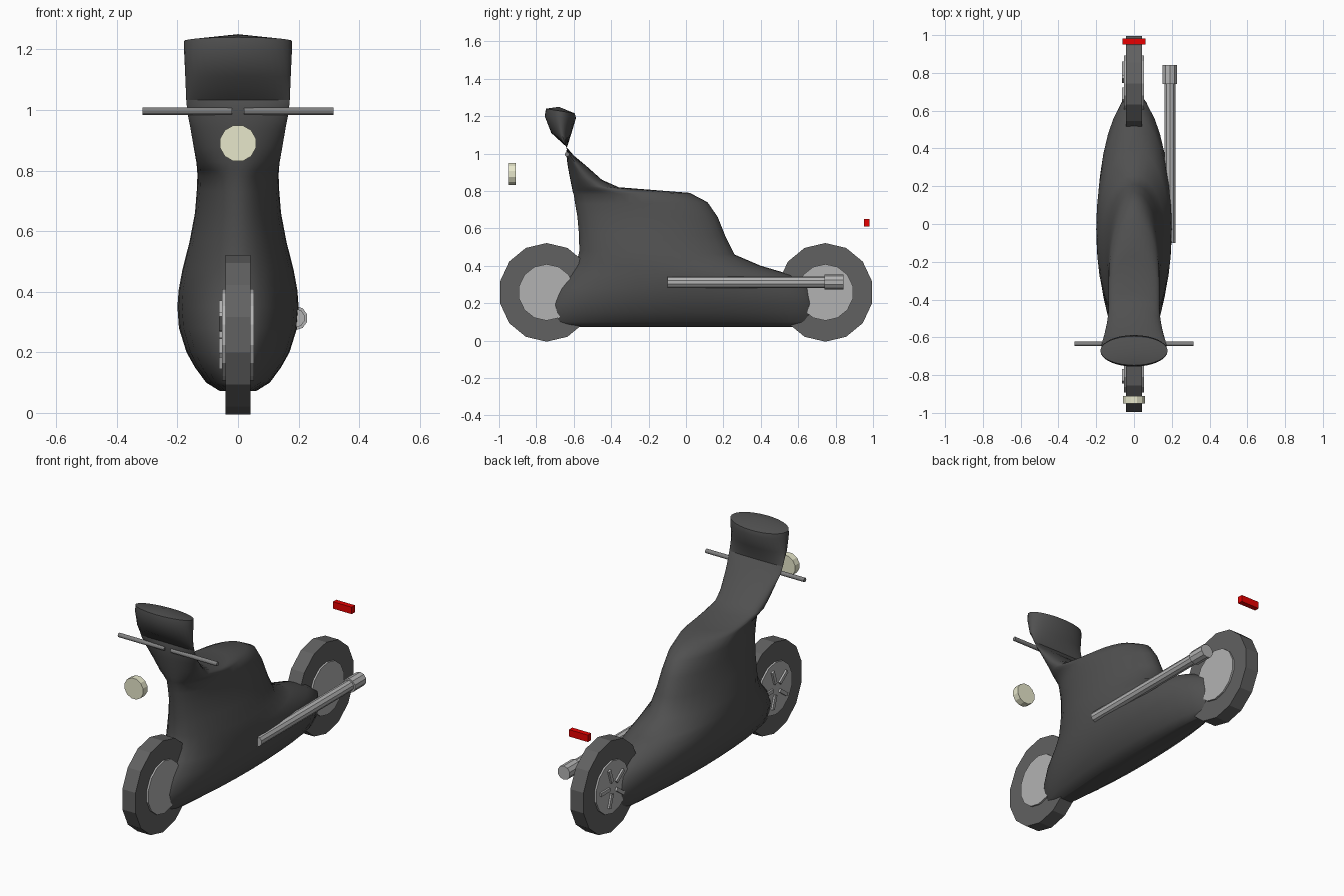
import bpy, bmesh, math
from mathutils import Matrix, Vector

if "Cube" in bpy.data.objects:
    bpy.data.objects.remove(bpy.data.objects["Cube"])


def material(name, *rgb):
    m = bpy.data.materials.new(name)
    m.diffuse_color = (*rgb, 1)
    m.use_nodes = True
    m.node_tree.nodes["Principled BSDF"].inputs["Base Color"].default_value = m.diffuse_color
    return m


DARK = material("dark_shell", 0.08, 0.08, 0.08)
TYRE = material("tyre_rubber", 0.12, 0.12, 0.12)
METAL = material("pale_metal", 0.45, 0.45, 0.45)
GRIP = material("mid_grey", 0.22, 0.22, 0.22)
CREAM = material("cream_glass", 0.8, 0.8, 0.6)
RED = material("red_glass", 0.8, 0.0, 0.0)


def add_object(name, bm, mat):
    bmesh.ops.recalc_face_normals(bm, faces=bm.faces)
    mesh = bpy.data.meshes.new(name)
    bm.to_mesh(mesh)
    bm.free()
    mesh.materials.append(mat)
    ob = bpy.data.objects.new(name, mesh)
    bpy.context.collection.objects.link(ob)
    return ob


def cylinder(name, a, b, r, sides, mat, turn=0.0, zscale=1.0):
    a, b = Vector(a), Vector(b)
    d = b - a
    bm = bmesh.new()
    bmesh.ops.create_cone(bm, cap_ends=True, segments=sides, radius1=r, radius2=r, depth=d.length,
                          matrix=Matrix.Rotation(turn, 4, 'Z'))
    rot = d.to_track_quat('Z', 'Y').to_matrix().to_4x4()
    bm.transform(Matrix.Translation((a + b) / 2) @ Matrix.Diagonal((1, 1, zscale, 1)) @ rot)
    return add_object(name, bm, mat)


def box(name, centre, size, mat, angle=0.0):
    bm = bmesh.new()
    bmesh.ops.create_cube(bm, size=1, matrix=Matrix.Translation(centre)
                          @ Matrix.Rotation(angle, 4, 'X') @ Matrix.Diagonal((*size, 1)))
    return add_object(name, bm, mat)


# Body shell: lofted ellipses (front y, front z, rear y, rear z, half width);
# front and rear swap above the neck, which gives the pinched shield
STATIONS = [
    (-.70, .072, .67, .072, .060), (-.73, .10, .685, .10, .105),
    (-.74, .15, .70, .15, .142), (-.735, .20, .70, .20, .170),
    (-.69, .28, .675, .28, .195), (-.625, .35, .57, .35, .200),
    (-.585, .41, .40, .40, .196), (-.57, .48, .26, .46, .184),
    (-.572, .57, .21, .56, .160), (-.58, .66, .17, .66, .142),
    (-.592, .73, .115, .74, .136), (-.60, .78, .02, .79, .134),
    (-.606, .80, -.17, .805, .135), (-.612, .83, -.36, .82, .137),
    (-.622, .88, -.45, .86, .145), (-.633, .94, -.54, .94, .157),
    (-.639, .99, -.60, .99, .167), (-.637, 1.03, -.643, 1.04, .171),
    (-.612, 1.11, -.72, 1.11, .174), (-.588, 1.19, -.755, 1.20, .178),
    (-.594, 1.215, -.748, 1.24, .178)]
N = 32
bm = bmesh.new()
rings = []
for yf, zf, yr, zr, w in STATIONS:
    ring = []
    for i in range(N):
        t = 2 * math.pi * i / N
        s = (1 + math.sin(t)) / 2
        ring.append(bm.verts.new((w * math.cos(t), yf + (yr - yf) * s, zf + (zr - zf) * s)))
    rings.append(ring)
for lo, hi in zip(rings, rings[1:]):
    for i in range(N):
        bm.faces.new((lo[i], lo[(i + 1) % N], hi[(i + 1) % N], hi[i]))
bm.faces.new(rings[0])
top = bm.verts.new((0, -.68, 1.25))
for i in range(N):
    bm.faces.new((rings[-1][i], rings[-1][(i + 1) % N], top))
body = add_object("body_shell", bm, DARK)
bpy.context.view_layer.objects.active = body
body.select_set(True)
bpy.ops.object.shade_smooth_by_angle(angle=math.radians(50))
body.select_set(False)

# Wheels: low-poly tyre, slightly proud hub, five spokes on the left face
Z = .258
for side, y in (("front", -.745), ("rear", .745)):
    cylinder(side + "_tyre", (-.042, y, Z), (.042, y, Z), .256, 14, TYRE, 0, 1.03)
    cylinder(side + "_hub", (-.052, y, Z), (.052, y, Z), .151, 14, METAL)
    for k in range(5):
        a = 2 * math.pi * k / 5
        box(f"{side}_spoke_{k}", (-.055, y + .075 * math.cos(a), Z + .075 * math.sin(a)),
            (.016, .08, .02), METAL, a)

# Handlebars
for side, s in (("left", -1), ("right", 1)):
    cylinder(side + "_handlebar", (.02 * s, -.635, .996), (.315 * s, -.635, .996), .012, 12, GRIP)

# Lights
cylinder("headlight", (0, -.95, .89), (0, -.91, .89), .061, 12, CREAM, math.pi / 12)
box("tail_light", (0, .966, .63), (.12, .03, .04), RED)

# Exhaust on the right
cylinder("exhaust_pipe", (.19, -.10, .313), (.19, .76, .313), .031, 10, METAL)
cylinder("exhaust_tip", (.19, .74, .313), (.19, .843, .313), .04, 10, METAL)
